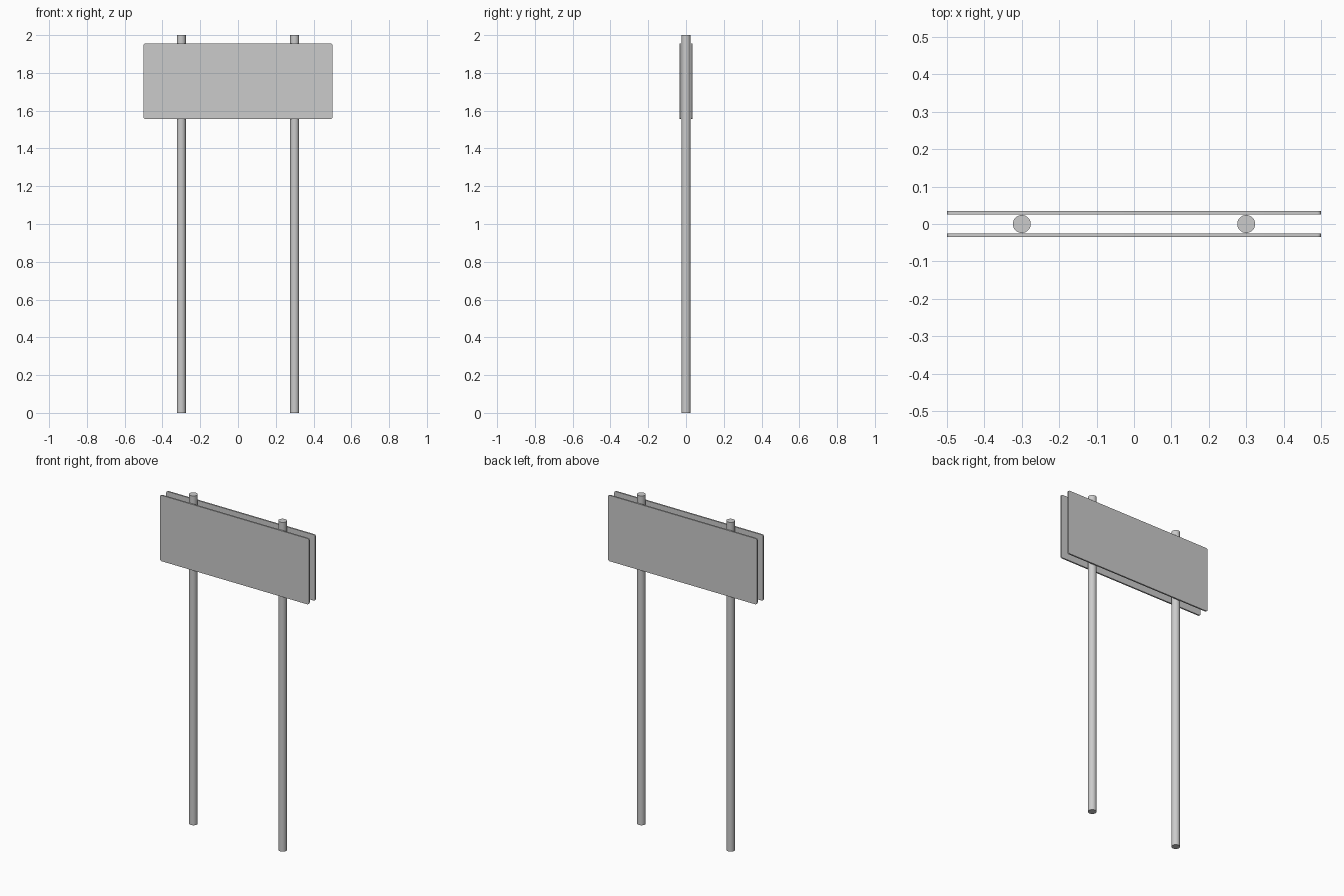
import bpy, bmesh
from math import radians
from mathutils import Matrix

if "Cube" in bpy.data.objects:
    bpy.data.objects.remove(bpy.data.objects["Cube"])


def finish(bm, name):
    mesh = bpy.data.meshes.new(name)
    bm.to_mesh(mesh)
    bm.free()
    ob = bpy.data.objects.new(name, mesh)
    bpy.context.collection.objects.link(ob)
    bpy.ops.object.select_all(action='DESELECT')
    ob.select_set(True)
    bpy.context.view_layer.objects.active = ob
    bpy.ops.object.shade_smooth_by_angle(angle=radians(35))
    return ob


def post(name, x):
    bm = bmesh.new()
    bmesh.ops.create_cone(bm, cap_ends=True, segments=32, radius1=0.024,
                          radius2=0.024, depth=2.0,
                          matrix=Matrix.Translation((x, 0, 1.0)))
    return finish(bm, name)


def panel(name, y):
    bm = bmesh.new()
    bmesh.ops.create_cube(bm, size=1, matrix=Matrix.Translation((0, y, 1.755))
                          @ Matrix.Diagonal((1.0, 0.009, 0.4, 1)))
    # round the four corners of the plate outline
    corners = [e for e in bm.edges
               if abs(e.verts[0].co.y - e.verts[1].co.y) > 0.005]
    bmesh.ops.bevel(bm, geom=corners, offset=0.01, offset_type='OFFSET',
                    segments=4, profile=0.5, affect='EDGES')
    return finish(bm, name)


# Two round posts
post("left_post", -0.3)
post("right_post", 0.3)

# Sign plates on both sides of the posts
panel("front_panel", -0.03)
panel("back_panel", 0.03)
